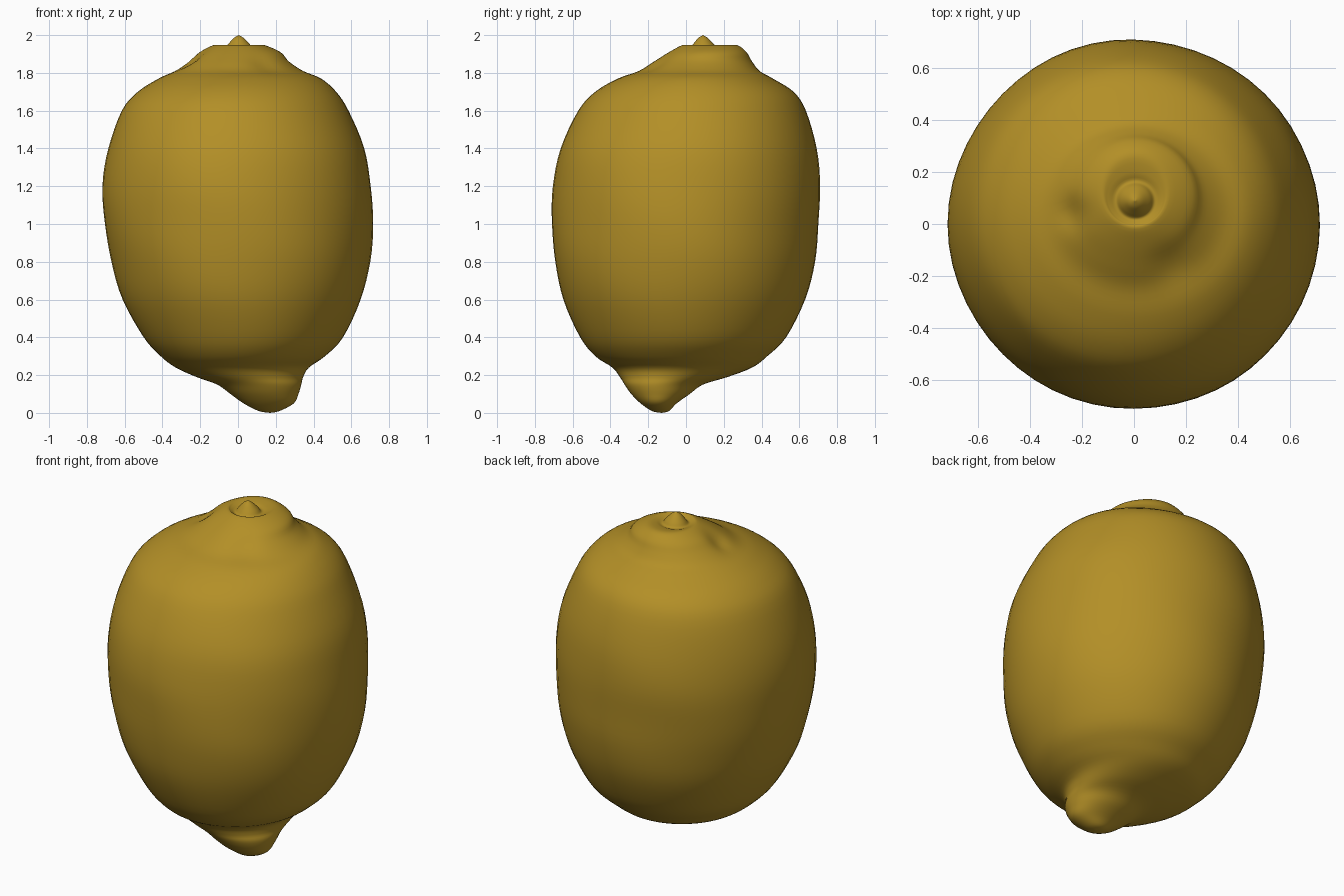
import bpy, bmesh, math
from mathutils import Vector

# Cross-sections, bottom to top: z, x min, x max, y min, y max
SECTIONS = [
    (0.00, 0.17, 0.17, -0.13, -0.13),
    (0.01, 0.11, 0.22, -0.18, -0.09),
    (0.05, 0.03, 0.295, -0.24, -0.05),
    (0.10, -0.04, 0.32, -0.29, 0.02),
    (0.15, -0.11, 0.335, -0.325, 0.09),
    (0.19, -0.22, 0.345, -0.35, 0.22),
    (0.24, -0.33, 0.375, -0.39, 0.35),
    (0.30, -0.41, 0.46, -0.48, 0.43),
    (0.40, -0.50, 0.555, -0.56, 0.53),
    (0.60, -0.61, 0.65, -0.65, 0.63),
    (0.80, -0.67, 0.70, -0.695, 0.68),
    (1.00, -0.705, 0.715, -0.71, 0.70),
    (1.20, -0.715, 0.705, -0.705, 0.71),
    (1.40, -0.685, 0.67, -0.665, 0.69),
    (1.60, -0.615, 0.585, -0.57, 0.635),
    (1.70, -0.53, 0.52, -0.48, 0.57),
    (1.77, -0.42, 0.44, -0.36, 0.46),
    (1.81, -0.335, 0.345, -0.25, 0.39),
    (1.86, -0.265, 0.27, -0.17, 0.35),
    (1.91, -0.205, 0.225, -0.09, 0.32),
    (1.947, -0.13, 0.14, -0.02, 0.27),
    (1.942, -0.10, 0.11, 0.00, 0.20),
    (1.932, -0.07, 0.08, 0.02, 0.165),
    (1.955, -0.05, 0.06, 0.04, 0.145),
    (1.985, -0.022, 0.03, 0.065, 0.115),
    (2.00, 0.004, 0.004, 0.09, 0.09),
]
SEGS, STEPS = 56, 4


def spline(p0, p1, p2, p3, t):
    return tuple(0.5 * (2 * b + (c - a) * t + (2 * a - 5 * b + 4 * c - d) * t * t
                        + (3 * b - a - 3 * c + d) * t ** 3)
                 for a, b, c, d in zip(p0, p1, p2, p3))


def surface_point(sec, ang):
    z, x0, x1, y0, y1 = sec
    p = Vector(((x0 + x1) / 2 + (x1 - x0) / 2 * math.cos(ang),
                (y0 + y1) / 2 + (y1 - y0) / 2 * math.sin(ang), z))
    # gentle unevenness of the rind, only on the main body
    k = max(0.0, 1 - ((z - 1.0) / 0.85) ** 2)
    s = 1 + 0.005 * k * math.sin(5 * ang + 4 * z) * math.sin(6 * z)
    p.x *= s
    p.y *= s
    # small dents around the crown
    for cx, cy, depth, size in ((-0.24, 0.04, 0.025, 0.06), (0.14, -0.15, 0.015, 0.07)):
        if z > 1.6:
            p.z -= depth * math.exp(-((p.x - cx) ** 2 + (p.y - cy) ** 2) / size ** 2)
    return p


# Interpolated rings between the sections
rings = []
last = len(SECTIONS) - 1
for i in range(last):
    q = [SECTIONS[min(max(i + j, 0), last)] for j in (-1, 0, 1, 2)]
    rings += [spline(*q, s / STEPS) for s in range(STEPS)]
rings = rings[1:]

# Fruit skin
bm = bmesh.new()
loops = [[bm.verts.new(surface_point(r, 2 * math.pi * k / SEGS)) for k in range(SEGS)]
         for r in rings]
bottom = bm.verts.new((0.17, -0.13, 0.0))
top = bm.verts.new((0.004, 0.09, 2.0))
for k in range(SEGS):
    n = (k + 1) % SEGS
    for a, b in zip(loops, loops[1:]):
        bm.faces.new((a[k], a[n], b[n], b[k]))
    bm.faces.new((bottom, loops[0][n], loops[0][k]))
    bm.faces.new((top, loops[-1][k], loops[-1][n]))
for v in bm.verts:
    v.co.z = min(max(v.co.z, 0.0), 2.0)
bmesh.ops.recalc_face_normals(bm, faces=bm.faces)
for f in bm.faces:
    f.smooth = True

mesh = bpy.data.meshes.new("lemon")
bm.to_mesh(mesh)
bm.free()
lemon = bpy.data.objects.new("lemon", mesh)
bpy.context.collection.objects.link(lemon)

rind = bpy.data.materials.new("golden yellow rind")
rind.diffuse_color = (0.45, 0.275, 0.02, 1)
mesh.materials.append(rind)
